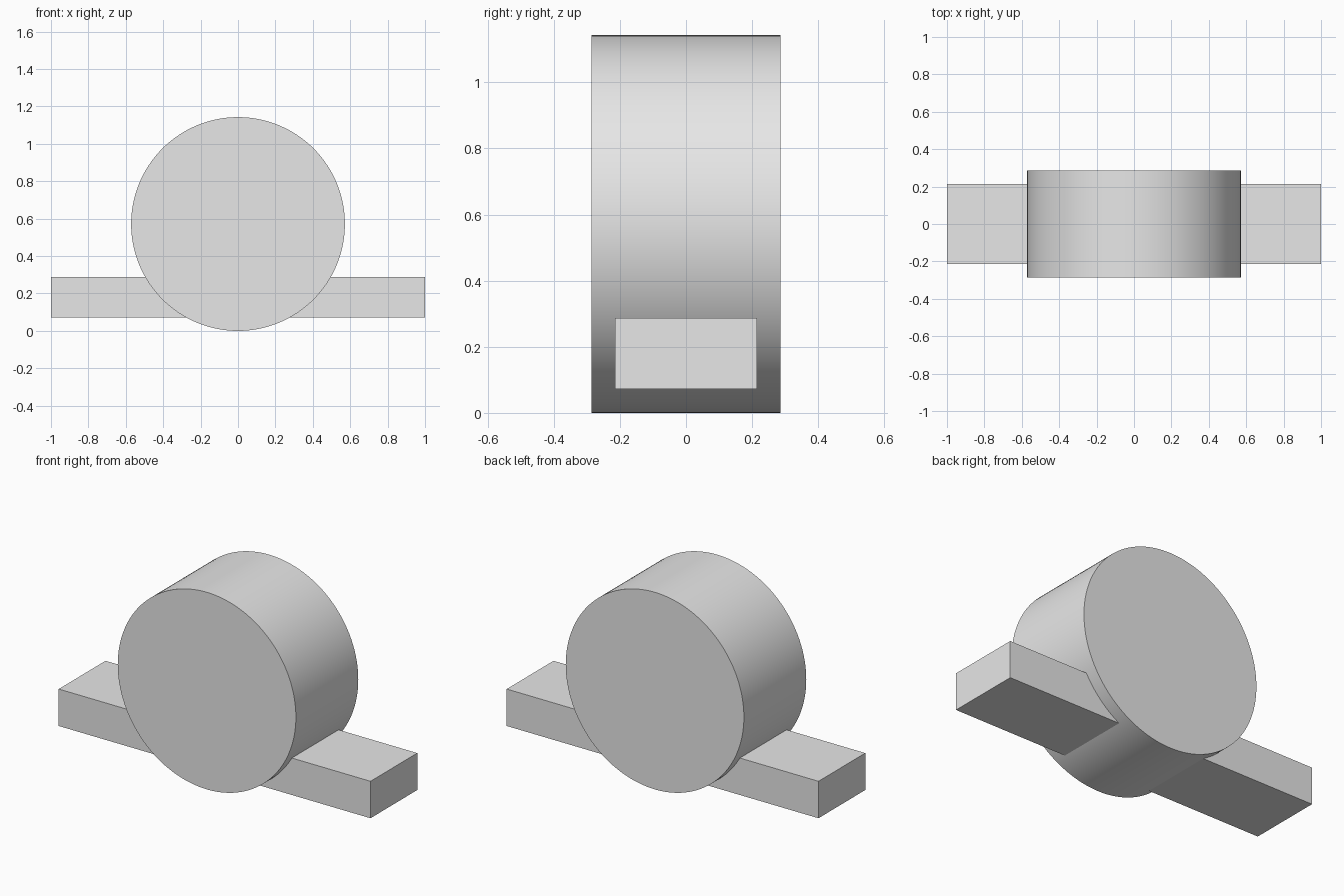
import bpy
from math import pi, radians

cube = bpy.data.objects.get("Cube")
if cube:
    bpy.data.objects.remove(cube, do_unlink=True)

# Single plain grey
grey = bpy.data.materials.new("light_grey")
grey.use_nodes = True
colour = (0.8, 0.8, 0.8, 1)
grey.diffuse_color = colour
grey.node_tree.nodes["Principled BSDF"].inputs["Base Color"].default_value = colour

RADIUS = 4 / 7

# Upright round drum, flat ends facing front and back
bpy.ops.mesh.primitive_cylinder_add(
    vertices=128, radius=RADIUS, depth=RADIUS,
    location=(0, 0, RADIUS), rotation=(pi / 2, 0, 0))
drum = bpy.context.object
drum.name = "drum"
bpy.ops.object.transform_apply(location=False, rotation=True, scale=True)
bpy.ops.object.shade_smooth_by_angle(angle=radians(30))

# Long bar running crosswise through the lower drum
bpy.ops.mesh.primitive_cube_add(size=1, location=(0, 0, 0.18))
bar = bpy.context.object
bar.name = "cross_bar"
bar.scale = (2, 3 / 7, 1.5 / 7)
bpy.ops.object.transform_apply(location=False, rotation=False, scale=True)

for part in (drum, bar):
    part.data.materials.append(grey)
